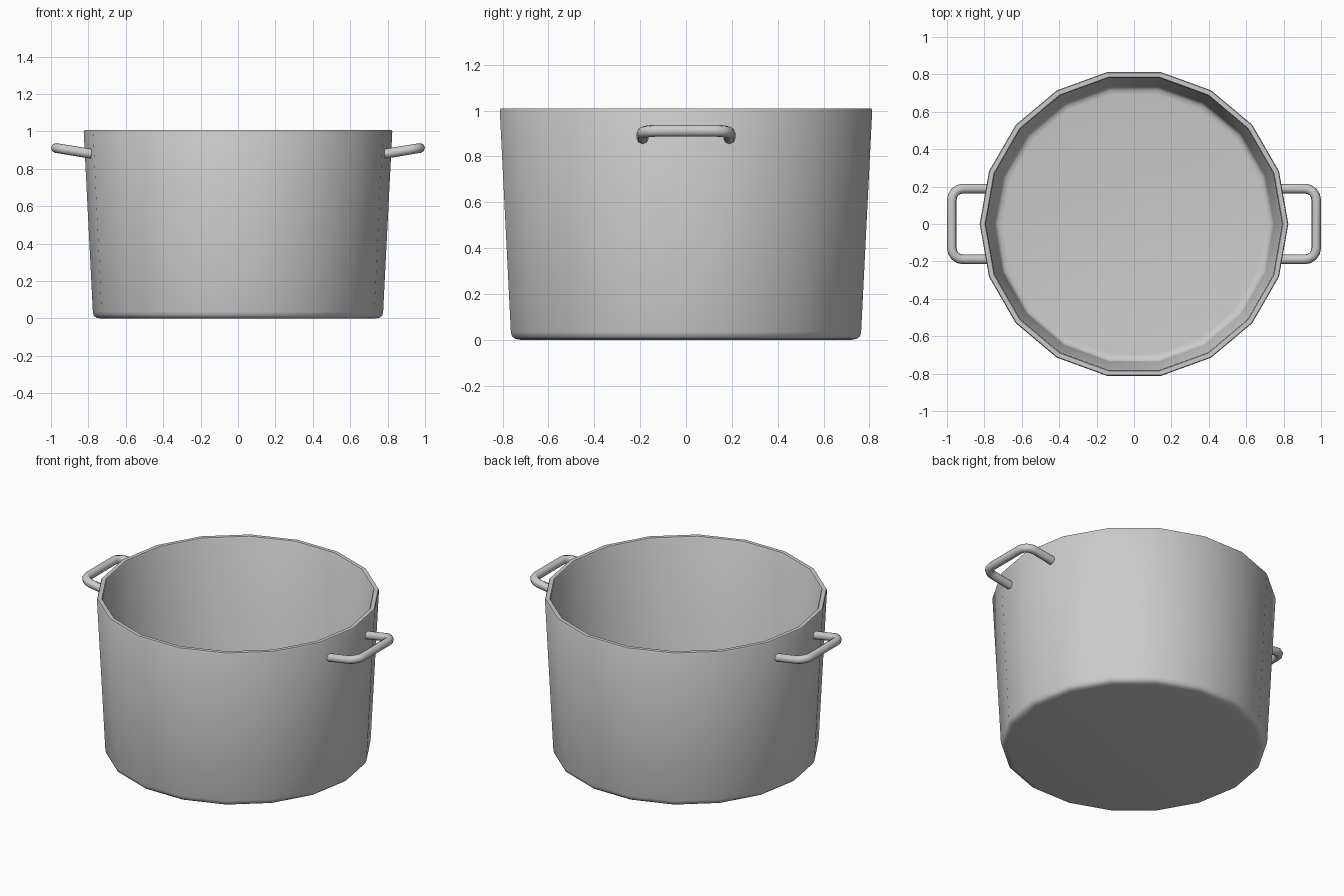
import bpy, bmesh
from math import sin, cos, pi, radians

if "Cube" in bpy.data.objects:
    bpy.data.objects.remove(bpy.data.objects["Cube"])

SIDES = 18

# Pot body: closed profile (radius, height) from outer bottom centre to inner floor
profile = [(0.735, 0.0), (0.757, 0.004), (0.771, 0.015), (0.776, 0.035),
           (0.825, 1.0), (0.821, 1.008), (0.797, 1.008), (0.792, 1.0),
           (0.748, 0.055), (0.742, 0.038), (0.728, 0.027), (0.705, 0.023)]
bm = bmesh.new()
rings = [[bm.verts.new((r * cos(2 * pi * i / SIDES), r * sin(2 * pi * i / SIDES), z))
          for i in range(SIDES)] for r, z in profile]
for a, b in zip(rings, rings[1:]):
    for i in range(SIDES):
        j = (i + 1) % SIDES
        bm.faces.new((a[i], a[j], b[j], b[i]))
bm.faces.new(rings[0][::-1])
bm.faces.new(rings[-1])
bmesh.ops.recalc_face_normals(bm, faces=bm.faces)
mesh = bpy.data.meshes.new("pot_body")
bm.to_mesh(mesh)
bm.free()
pot = bpy.data.objects.new("pot_body", mesh)
bpy.context.collection.objects.link(pot)
bpy.context.view_layer.objects.active = pot
pot.select_set(True)
bpy.ops.object.shade_smooth_by_angle(angle=radians(40))


# Handles: rounded U-shaped tubes tilted upward
def handle(name, side):
    xb, yb, cr, tube = 0.974, 0.189, 0.06, 0.026
    half = [(0.783, yb)]
    for k in range(5):
        t = pi / 2 * (1 - k / 4)
        half.append((xb - cr + cr * cos(t), yb - cr + cr * sin(t)))
    path = half + [(x, -y) for x, y in reversed(half)]
    curve = bpy.data.curves.new(name, "CURVE")
    curve.dimensions = "3D"
    curve.bevel_depth = tube
    curve.bevel_resolution = 2
    curve.use_fill_caps = True
    spline = curve.splines.new("POLY")
    spline.points.add(len(path) - 1)
    for p, (x, y) in zip(spline.points, path):
        p.co = (side * x, side * y, 0.88 + (x - 0.783) * 0.165, 1)
    spline.use_smooth = True
    obj = bpy.data.objects.new(name, curve)
    bpy.context.collection.objects.link(obj)


handle("right_handle", 1)
handle("left_handle", -1)
